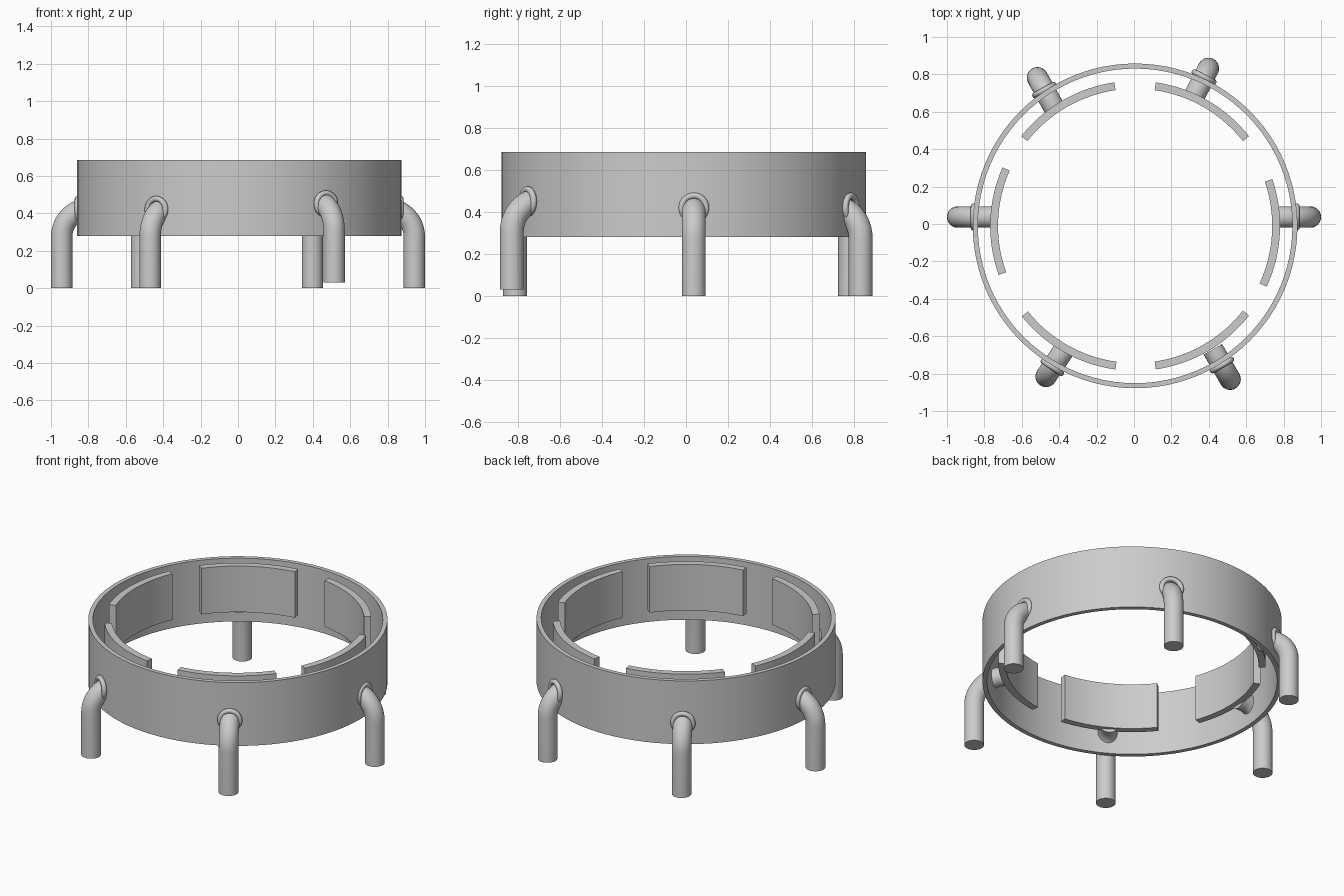
import bpy, bmesh
from math import sin, cos, pi, radians
from mathutils import Vector

if "Cube" in bpy.data.objects:
    bpy.data.objects.remove(bpy.data.objects["Cube"])

CENTRE = Vector((0.006, -0.01, 0))


def finish(bm, name):
    bmesh.ops.recalc_face_normals(bm, faces=bm.faces)
    mesh = bpy.data.meshes.new(name)
    bm.to_mesh(mesh)
    bm.free()
    ob = bpy.data.objects.new(name, mesh)
    bpy.context.collection.objects.link(ob)
    bpy.ops.object.select_all(action='DESELECT')
    ob.select_set(True)
    bpy.context.view_layer.objects.active = ob
    bpy.ops.object.shade_smooth_by_angle(angle=radians(35))
    return ob


def skin(name, loops, closed=False):
    """Bridge equal vertex loops; cap the ends unless the chain is closed."""
    bm = bmesh.new()
    rows = [[bm.verts.new(p) for p in loop] for loop in loops]
    pairs = list(zip(rows, rows[1:]))
    if closed:
        pairs.append((rows[-1], rows[0]))
    else:
        bm.faces.new(rows[0])
        bm.faces.new(rows[-1])
    n = len(rows[0])
    for a, b in pairs:
        for i in range(n):
            j = (i + 1) % n
            bm.faces.new((a[i], a[j], b[j], b[i]))
    return finish(bm, name)


def band(name, r0, r1, z0, z1, mid=0, half=180, steps=96):
    """Rectangular section swept round the centre."""
    closed = half == 180
    loops = []
    for k in range(steps if closed else steps + 1):
        a = radians(mid - half + 2 * half * k / steps)
        d = Vector((cos(a), sin(a), 0))
        loops.append([CENTRE + d * r + Vector((0, 0, z))
                      for r, z in ((r0, z0), (r1, z0), (r1, z1), (r0, z1))])
    return skin(name, loops, closed)


def leg(name, x, y, angle, lift, flange_gap, radius=0.057, bend=0.15):
    """Vertical pipe, bent inwards through the ring, with a round flange."""
    a = radians(angle)
    inward = Vector((-cos(a), -sin(a), 0))
    side = Vector((-sin(a), cos(a), 0))
    up = Vector((0, 0, 1))
    foot = Vector((x, y, lift))
    path = [(0, 0, 0)]
    for k in range(13):
        t = pi / 2 * k / 12
        path.append((bend * (1 - cos(t)), 0.275 + bend * sin(t), t))
    path.append((0.185, 0.275 + bend, pi / 2))
    loops = []
    for d, z, t in path:
        n = -cos(t) * inward + sin(t) * up
        c = foot + inward * d + up * z
        loops.append([c + radius * (cos(u) * n + sin(u) * side)
                      for u in (2 * pi * i / 32 for i in range(32))])
    skin(name, loops)

    # flange where the pipe meets the ring
    c = foot + inward * flange_gap + up * 0.42
    loops = []
    for k in range(32):
        u = 2 * pi * k / 32
        out = cos(u) * side + sin(u) * up
        loops.append([c + out * (0.058 + 0.015 * cos(v)) + inward * 0.015 * sin(v)
                      for v in (2 * pi * i / 12 for i in range(12))])
    skin(name + "_flange", loops, True)


# outer ring
band("outer_ring", 0.841, 0.868, 0.28, 0.685)

# curved inner pads
for i, mid in enumerate((-3, 60, 120, 178, 240.4, 300)):
    band(f"inner_pad_{i + 1}", 0.733, 0.775, 0.39, 0.685, mid, 21.8, 16)

# bent pipe legs: x, y, direction, lift, flange distance
LEGS = {
    "right_leg": (0.943, 0.037, 0, 0, 0.073),
    "back_right_leg": (0.398, 0.832, 63, 0, 0.052),
    "back_left_leg": (-0.516, 0.782, 119, 0, 0.075),
    "left_leg": (-0.943, 0.037, 180, 0, 0.085),
    "front_left_leg": (-0.47, -0.815, 236, 0, 0.06),
    "front_right_leg": (0.514, -0.83, 300, 0.03, 0.087),
}
for name, args in LEGS.items():
    leg(name, *args)
